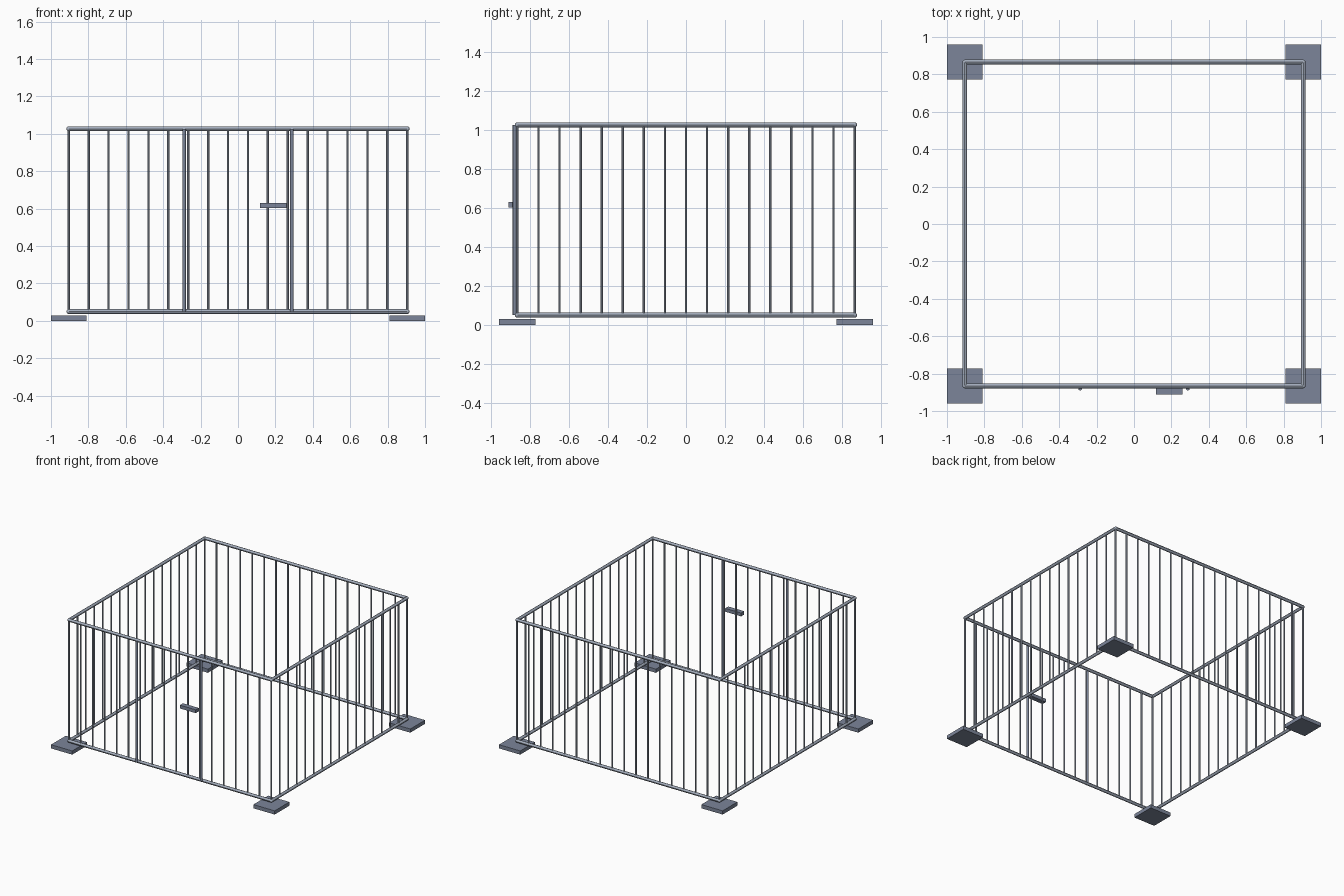
import bpy
from mathutils import Vector

if "Cube" in bpy.data.objects:
    bpy.data.objects.remove(bpy.data.objects["Cube"])

HX, HY = 0.905, 0.866          # half size of the pen (bar centre lines)
Z0, Z1 = 0.05, 1.027           # bottom and top rail heights
RAIL_R, BAR_R = 0.0125, 0.006


def paint(name, rgb):
    m = bpy.data.materials.new(name)
    m.diffuse_color = (*rgb, 1)
    m.use_nodes = True
    m.node_tree.nodes["Principled BSDF"].inputs["Base Color"].default_value = m.diffuse_color
    return m


STEEL = paint("steel", (0.38, 0.43, 0.52))
DARK = paint("dark_steel", (0.20, 0.235, 0.32))


def rod(name, a, b, r, sides=12, mat=STEEL):
    """Round rod between two points."""
    a, b = Vector(a), Vector(b)
    d = b - a
    bpy.ops.mesh.primitive_cylinder_add(vertices=sides, radius=r, depth=d.length,
                                        location=(a + b) / 2)
    o = bpy.context.object
    o.rotation_euler = d.to_track_quat('Z', 'Y').to_euler()
    o.name = name
    o.data.materials.append(mat)
    bpy.ops.object.shade_smooth_by_angle()


def box(name, lo, hi):
    """Box between two opposite corners."""
    lo, hi = Vector(lo), Vector(hi)
    bpy.ops.mesh.primitive_cube_add(size=1, location=(lo + hi) / 2)
    o = bpy.context.object
    o.scale = hi - lo
    o.name = name
    o.data.materials.append(DARK)


# Top and bottom rails with rounded corner joints
for level, z in (("bottom", Z0), ("top", Z1)):
    for s in (-1, 1):
        rod(f"{level}_rail_long", (-HX, s * HY, z), (HX, s * HY, z), RAIL_R)
        rod(f"{level}_rail_side", (s * HX, -HY, z), (s * HX, HY, z), RAIL_R)
        for t in (-1, 1):
            bpy.ops.mesh.primitive_uv_sphere_add(segments=12, ring_count=8, radius=RAIL_R,
                                                 location=(s * HX, t * HY, z))
            bpy.context.object.name = f"{level}_corner_joint"
            bpy.context.object.data.materials.append(STEEL)
            bpy.ops.object.shade_smooth()

# Vertical bars on all four sides
for s in (-1, 1):
    for i in range(1, 17):
        x = -HX + 2 * HX * i / 17
        rod("back_bar" if s > 0 else "front_bar", (x, s * HY, Z0), (x, s * HY, Z1), BAR_R, 8)
    for i in range(1, 16):
        y = -HY + 2 * HY * i / 16
        rod("side_bar", (s * HX, y, Z0), (s * HX, y, Z1), BAR_R, 8)

# Corner posts and square foot plates
for sx in (-1, 1):
    for sy in (-1, 1):
        x, y = sx * HX, sy * HY
        rod("corner_post", (x, y, Z0), (x, y, Z1), BAR_R, 8)
        box("foot_plate", (x - 0.095, y - 0.094, 0), (x + 0.095, y + 0.094, 0.03))

# Gate posts and latch on the front
for s in (-1, 1):
    rod("gate_post", (s * 0.288, -0.88, Z0), (s * 0.288, -0.88, Z1), 0.01, mat=DARK)
box("gate_latch", (0.118, -0.911, 0.603), (0.26, -0.872, 0.63))
